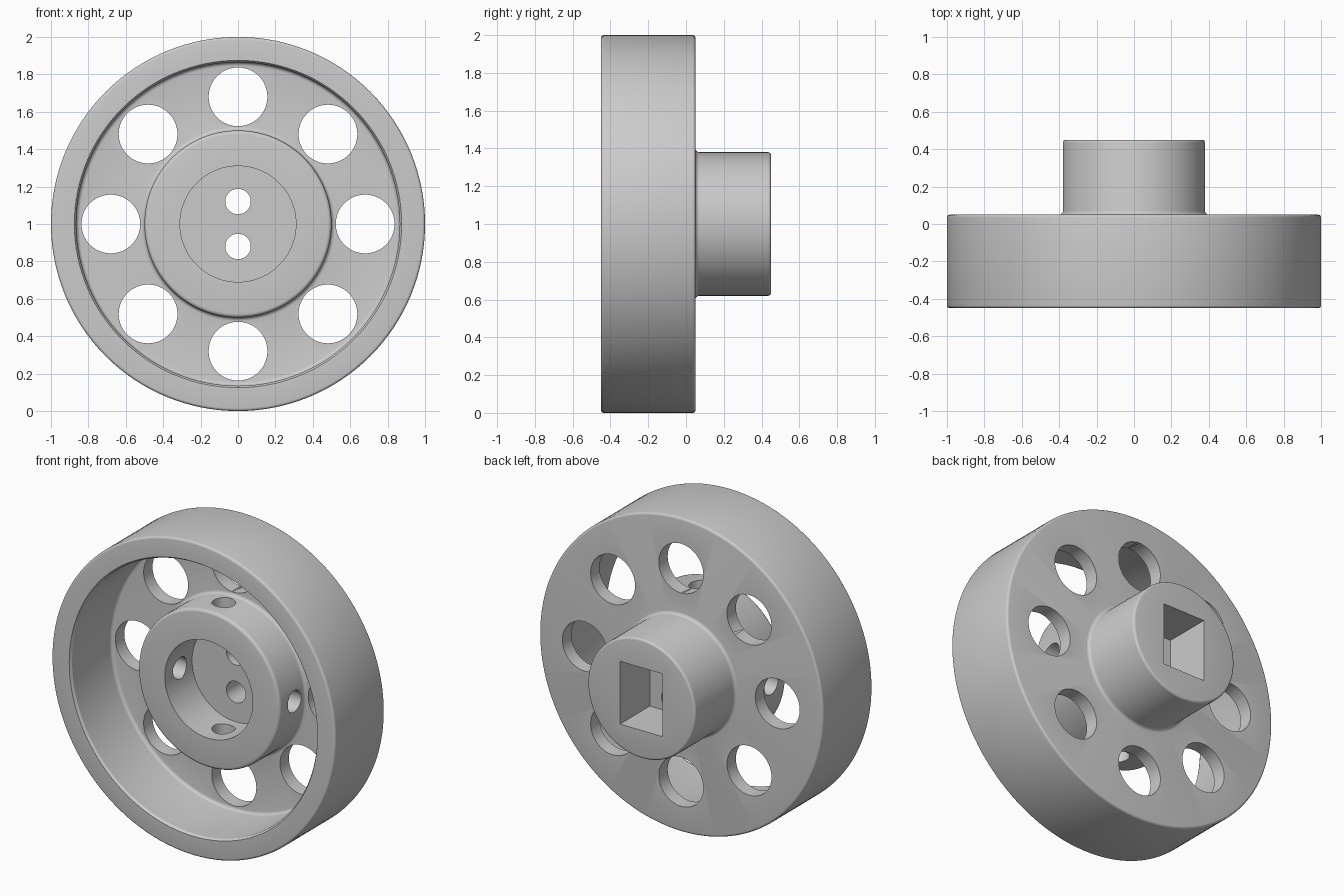
import bpy, bmesh
from math import pi, sin, cos, radians
from mathutils import Matrix, Vector

if "Cube" in bpy.data.objects:
    bpy.data.objects.remove(bpy.data.objects["Cube"])

CENTRE = Vector((0, 0, 1))
SEGS = 128


def new_object(name, bm):
    mesh = bpy.data.meshes.new(name)
    bmesh.ops.recalc_face_normals(bm, faces=bm.faces)
    bm.to_mesh(mesh)
    bm.free()
    obj = bpy.data.objects.new(name, mesh)
    bpy.context.collection.objects.link(obj)
    return obj


def fillet(cx, cy, r, a0, a1, n=4):
    """Arc points (radius, y) around a corner centre, angles in degrees."""
    angles = [radians(a0 + (a1 - a0) * i / n) for i in range(n + 1)]
    return [(cx + r * cos(a), cy + r * sin(a)) for a in angles]


def lathe(name, profile):
    """Spin a (radius, y) profile round the y axis."""
    bm = bmesh.new()
    verts = [bm.verts.new((r, y, 1)) for r, y in profile]
    edges = [bm.edges.new(p) for p in zip(verts, verts[1:])]
    bmesh.ops.spin(bm, geom=verts + edges, cent=CENTRE, axis=(0, 1, 0),
                   angle=2 * pi, steps=SEGS)
    bmesh.ops.remove_doubles(bm, verts=bm.verts, dist=1e-4)
    return new_object(name, bm)


def rods(name, places, radius, depth, segs=48):
    """Cylinders at (position, direction) pairs."""
    bm = bmesh.new()
    for pos, direction in places:
        rot = Vector(direction).to_track_quat('Z', 'Y').to_matrix().to_4x4()
        bmesh.ops.create_cone(bm, cap_ends=True, segments=segs, radius1=radius,
                              radius2=radius, depth=depth,
                              matrix=Matrix.Translation(CENTRE + Vector(pos)) @ rot)
    return new_object(name, bm)


def cut(obj, cutter):
    mod = obj.modifiers.new("cut", 'BOOLEAN')
    mod.operation = 'DIFFERENCE'
    mod.solver = 'EXACT'
    mod.object = cutter
    bpy.context.view_layer.objects.active = obj
    bpy.ops.object.modifier_apply(modifier=mod.name)
    bpy.data.objects.remove(cutter, do_unlink=True)


# Wheel section: bore floor, front boss, web, rim, back face, rear hub
profile = (
    [(0, -0.02), (0.31, -0.02), (0.31, -0.295)]
    + fillet(0.48, -0.275, 0.02, -90, 0)
    + fillet(0.52, -0.06, 0.02, 180, 90)
    + fillet(0.845, -0.06, 0.02, 90, 0)
    + [(0.865, -0.435), (0.875, -0.45)]
    + fillet(0.985, -0.435, 0.015, -90, 0)
    + fillet(0.985, 0.035, 0.015, 0, 90)
    + fillet(0.40, 0.07, 0.02, 270, 180)
    + fillet(0.365, 0.435, 0.015, 0, 90)
    + [(0, 0.45)]
)
wheel = lathe("wheel", profile)

# Eight round windows through the web
ring = [i * pi / 4 for i in range(8)]
cut(wheel, rods("web_holes", [((0.68 * cos(a), 0, 0.68 * sin(a)), (0, 1, 0))
                              for a in ring], 0.157, 0.3, 64))

# Four radial holes in the front boss wall
cut(wheel, rods("radial_holes", [((0.4 * cos(a), -0.145, 0.4 * sin(a)),
                                  (cos(a), 0, sin(a))) for a in ring[::2]], 0.068, 0.4))

# Rectangular socket in the rear hub
bm = bmesh.new()
bmesh.ops.create_cube(bm, size=1, matrix=Matrix.Translation((0, 0.35, 1))
                      @ Matrix.Diagonal((0.30, 0.40, 0.40, 1)))
cut(wheel, new_object("socket", bm))

# Two pin holes joining bore and socket
cut(wheel, rods("pin_holes", [((0, 0.05, s * 0.12), (0, 1, 0)) for s in (-1, 1)],
                0.068, 0.3))

# Smooth curved walls, crisp rims
bpy.ops.object.select_all(action='DESELECT')
wheel.select_set(True)
bpy.context.view_layer.objects.active = wheel
bpy.ops.object.shade_smooth_by_angle(angle=radians(30))
